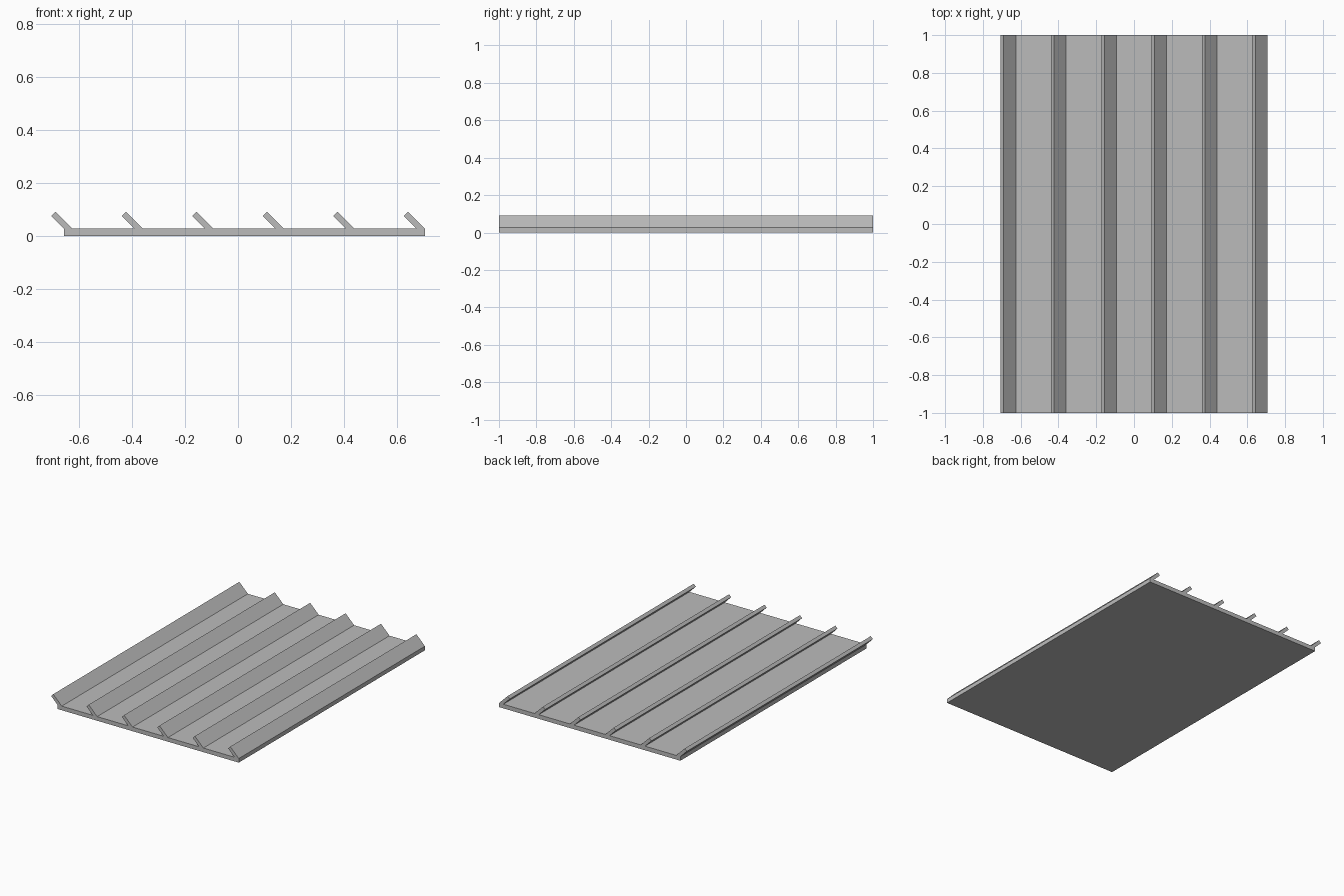
import bpy
import bmesh

cube = bpy.data.objects.get("Cube")
if cube:
    bpy.data.objects.remove(cube, do_unlink=True)

HALF_LENGTH = 1.0
LEFT, RIGHT = -0.658, 0.706   # base plate edges
TOP = 0.028                   # base plate thickness
FIN_COUNT = 6
FIN_FOOT = 0.032              # horizontal width of a fin where it meets the plate
FIN_RISE = 0.048              # height of the fin's lower tip edge above the plate
PITCH = (RIGHT - LEFT - FIN_FOOT) / (FIN_COUNT - 1)

grey = bpy.data.materials.new("light grey")
grey.use_nodes = True
colour = (0.5, 0.5, 0.5, 1.0)
grey.diffuse_color = colour
grey.node_tree.nodes["Principled BSDF"].inputs["Base Color"].default_value = colour


def extrude_profile(name, profile):
    """Extrude an x-z outline along the whole length of the panel."""
    bm = bmesh.new()
    face = bm.faces.new([bm.verts.new((x, -HALF_LENGTH, z)) for x, z in profile])
    result = bmesh.ops.extrude_face_region(bm, geom=[face])
    moved = [g for g in result["geom"] if isinstance(g, bmesh.types.BMVert)]
    bmesh.ops.translate(bm, verts=moved, vec=(0, 2 * HALF_LENGTH, 0))
    bmesh.ops.recalc_face_normals(bm, faces=bm.faces)
    mesh = bpy.data.meshes.new(name)
    bm.to_mesh(mesh)
    bm.free()
    mesh.materials.append(grey)
    obj = bpy.data.objects.new(name, mesh)
    bpy.context.collection.objects.link(obj)
    return obj


# Flat base plate
extrude_profile("base_plate", [(LEFT, 0), (RIGHT, 0), (RIGHT, TOP), (LEFT, TOP)])

# Row of fins leaning at 45 degrees, with square-cut tips
half = FIN_FOOT / 2
for i in range(FIN_COUNT):
    x = LEFT + i * PITCH
    extrude_profile(f"slanted_fin_{i + 1}", [
        (x, TOP),
        (x + FIN_FOOT, TOP),
        (x - FIN_RISE + half, TOP + FIN_RISE + half),
        (x - FIN_RISE, TOP + FIN_RISE),
    ])
